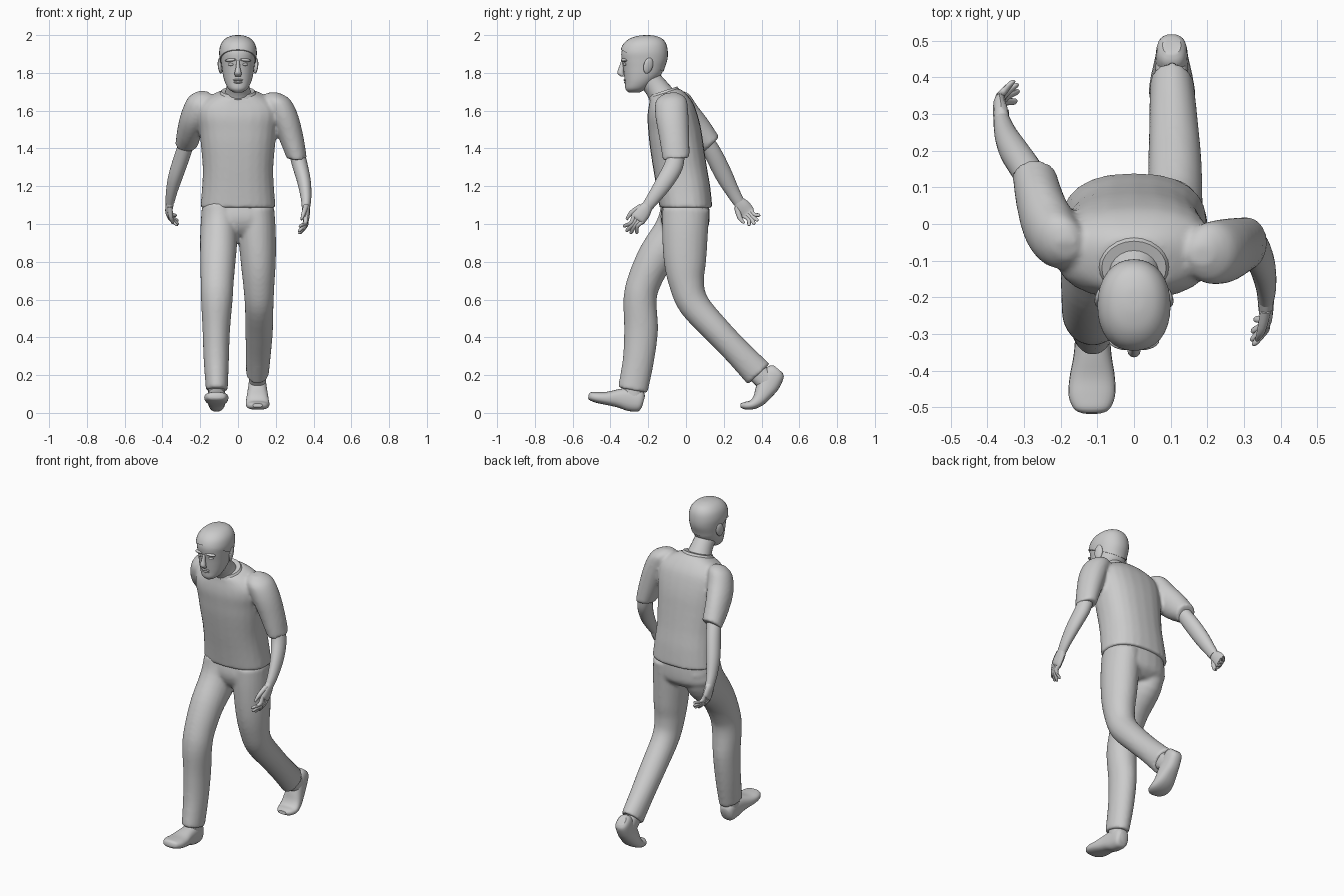
import bpy, bmesh, math
from mathutils import Vector, Matrix


def finish(bm, name, angle=40, fuse=False):
    bmesh.ops.recalc_face_normals(bm, faces=bm.faces[:])
    me = bpy.data.meshes.new(name)
    bm.to_mesh(me)
    bm.free()
    ob = bpy.data.objects.new(name, me)
    bpy.context.collection.objects.link(ob)
    me.shade_smooth()
    me.set_sharp_from_angle(angle=math.radians(angle))
    if fuse:  # blend overlapping volumes into one skin
        r = ob.modifiers.new("fuse", 'REMESH')
        r.mode, r.voxel_size, r.use_smooth_shade = 'VOXEL', 0.01, True
        s = ob.modifiers.new("relax", 'SMOOTH')
        s.factor, s.iterations = 0.5, 6
    return ob


def add_loft(bm, rings, n=2.0, flat=False, sides=24, steps=4):
    """rings: (x, y, z, half width in x, half depth, optional tilt in degrees)"""
    ctrl = []
    for i, r in enumerate(rings):
        p, q = rings[max(i - 1, 0)], rings[min(i + 1, len(rings) - 1)]
        auto = 0 if flat else math.atan2(q[1] - p[1], -(q[2] - p[2]))
        tilt = math.radians(r[5]) if len(r) > 5 else auto
        ctrl.append(Vector(list(r[:5]) + [tilt]))
    dense = []
    for i in range(len(ctrl) - 1):
        p0, p1, p2 = ctrl[max(i - 1, 0)], ctrl[i], ctrl[i + 1]
        p3 = ctrl[min(i + 2, len(ctrl) - 1)]
        for k in range(steps):
            t = k / steps
            dense.append(0.5 * (2 * p1 + (p2 - p0) * t + (2 * p0 - 5 * p1 + 4 * p2 - p3) * t * t
                                + (3 * p1 - p0 - 3 * p2 + p3) * t ** 3))
    dense.append(ctrl[-1])
    loops = []
    for x, y, z, a, b, tilt in dense:
        loop = []
        for j in range(sides):
            u = 2 * math.pi * j / sides
            c, s = math.cos(u), math.sin(u)
            c = math.copysign(abs(c) ** (2 / n), c) * max(a, .002)
            s = math.copysign(abs(s) ** (2 / n), s) * max(b, .002)
            loop.append(bm.verts.new((x + c, y + s * math.cos(tilt), z + s * math.sin(tilt))))
        loops.append(loop)
    for A, B in zip(loops, loops[1:]):
        for j in range(sides):
            k = (j + 1) % sides
            bm.faces.new((A[j], A[k], B[k], B[j]))
    bm.faces.new(loops[0])
    bm.faces.new(loops[-1])


def loft(name, *paths, n=2.0, flat=False, fuse=False, sides=24):
    bm = bmesh.new()
    for p in paths:
        add_loft(bm, p, n, flat, sides)
    return finish(bm, name, fuse=fuse)


def blob(name, loc, size, rot=(0, 0, 0)):
    bm = bmesh.new()
    bmesh.ops.create_uvsphere(bm, u_segments=16, v_segments=10, radius=1)
    ob = finish(bm, name, 180)
    ob.location, ob.scale = loc, size
    ob.rotation_euler = [math.radians(a) for a in rot]
    return ob


# shirt: torso plus both sleeves
torso = [(0, 0, 1.085, .2, .14, 0), (0, -.015, 1.2, .19, .143, 0), (0, -.032, 1.3, .187, .143, 0),
         (0, -.05, 1.42, .197, .143, 0), (0, -.06, 1.5, .205, .14, 2), (0, -.072, 1.57, .215, .133, 5),
         (0, -.082, 1.625, .205, .12, 9), (0, -.098, 1.67, .155, .098, 14), (0, -.115, 1.695, .095, .08, 18)]
sleeve_back = [(-.185, -.07, 1.695, .03, .03), (-.2, -.055, 1.66, .067, .075), (-.227, -.015, 1.58, .075, .088),
               (-.255, .06, 1.495, .067, .08), (-.272, .135, 1.42, .06, .058)]
sleeve_front = [(.185, -.085, 1.695, .03, .03), (.205, -.08, 1.66, .07, .08), (.24, -.075, 1.58, .077, .088),
                (.28, -.062, 1.46, .067, .08), (.312, -.052, 1.345, .053, .072)]
bm = bmesh.new()
add_loft(bm, torso, 2.4)
add_loft(bm, sleeve_back)
add_loft(bm, sleeve_front)
finish(bm, "shirt", fuse=True)

# trousers: hips plus both legs
hips = [(0, 0, 1.13, .18, .12, 0), (0, -.005, 1.04, .193, .13, 0), (0, -.002, .98, .19, .118, 0),
        (0, -.01, .94, .1, .08, 0)]
leg_front = [(-.098, -.01, 1.08, .095, .125), (-.1, -.045, .96, .1, .125), (-.105, -.155, .83, .095, .1),
             (-.11, -.22, .7, .088, .09), (-.112, -.243, .6, .084, .088), (-.115, -.238, .44, .073, .09),
             (-.115, -.252, .28, .067, .083), (-.112, -.282, .12, .058, .08)]
leg_back = [(.098, 0, 1.08, .095, .125), (.1, -.005, .96, .1, .122), (.107, -.005, .8, .093, .112),
            (.11, .005, .68, .083, .093), (.112, .045, .57, .076, .082), (.112, .165, .435, .073, .074),
            (.108, .275, .32, .067, .073), (.103, .385, .205, .06, .08)]
bm = bmesh.new()
add_loft(bm, hips, 2.3)
add_loft(bm, leg_front)
add_loft(bm, leg_back)
finish(bm, "trousers", fuse=True)

# shoes with ankles
loft("shoe_front",
     [(-.113, -.225, .06, .028, .03), (-.113, -.243, .065, .043, .057), (-.113, -.3, .072, .047, .062),
      (-.113, -.36, .077, .052, .048), (-.114, -.42, .077, .062, .035), (-.115, -.47, .082, .063, .029),
      (-.115, -.505, .088, .048, .022), (-.115, -.516, .09, .025, .012)],
     [(-.113, -.28, .17, .045, .055), (-.113, -.28, .07, .045, .05)], n=2.5)
loft("shoe_back",
     [(.103, .488, .232, .025, .03), (.103, .474, .215, .04, .052), (.103, .44, .16, .046, .06),
      (.103, .413, .112, .053, .05), (.103, .385, .068, .06, .036), (.104, .35, .043, .062, .025),
      (.104, .312, .038, .05, .02), (.104, .288, .04, .025, .01)],
     [(.103, .365, .225, .045, .055), (.103, .43, .165, .045, .055)], n=2.5)

# forearms
loft("forearm_back", [(-.265, .1, 1.45, .042, .042), (-.295, .15, 1.36, .043, .047), (-.328, .2, 1.26, .04, .046),
                      (-.35, .245, 1.175, .031, .037), (-.36, .28, 1.115, .023, .03)])
loft("forearm_front", [(.305, -.05, 1.4, .042, .045), (.328, -.065, 1.31, .042, .05), (.35, -.115, 1.22, .036, .046),
                       (.36, -.17, 1.14, .028, .036), (.36, -.203, 1.095, .023, .03)])


def hand(name, wrist, knuckle, tip):
    w, k, t = Vector(wrist), Vector(knuckle), Vector(tip)
    v = k - w
    d = Vector((0, -v.z, v.y)).normalized()          # across the palm
    out = Vector((math.copysign(.012, w.x), 0, 0))   # knuckle bulge
    paths = [[(*w, .022, .028), (*w.lerp(k, .5), .021, .04), (*k, .017, .041), (*k.lerp(t, .15), .01, .036)]]
    for i, length in enumerate((.92, 1.05, 1.0, .8)):
        off = d * (i - 1.5) * .021
        end = k + (t - k) * length + off * 1.15
        paths.append([(*(k + off * .9), .012, .012), (*((k + end) / 2 + out), .012, .0115),
                      (*(end - (t - k) * .1), .009, .009), (*end, .003, .003)])
    base = w.lerp(k, .3) - d * .025
    mid = base + v * .7 - d * .022 - out
    end = mid + v * .5 - out
    paths.append([(*base, .015, .016), (*mid, .012, .013), (*end, .006, .006)])
    loft(name, *paths, n=2.2, sides=12)


hand("hand_back", (-.36, .275, 1.125), (-.367, .322, 1.063), (-.32, .372, 1.008))
hand("hand_front", (.36, -.2, 1.1), (.36, -.252, 1.03), (.325, -.305, .955))

# neck, collar and head
loft("neck", [(0, -.21, 1.78, .06, .062), (0, -.16, 1.725, .062, .062), (0, -.11, 1.65, .08, .075)])
loft("collar", [(0, -.116, 1.685, .1, .086, 18), (0, -.12, 1.704, .088, .077, 18)])
skull = [(0, -.275, 1.697, .022, .03), (0, -.265, 1.715, .05, .055), (0, -.246, 1.75, .069, .077),
         (0, -.23, 1.79, .08, .098), (0, -.225, 1.83, .086, .108), (0, -.222, 1.87, .091, .118),
         (0, -.222, 1.91, .094, .12), (0, -.218, 1.95, .085, .108), (0, -.212, 1.978, .062, .08),
         (0, -.208, 1.992, .03, .038), (0, -.207, 1.995, .003, .003)]
loft("head", skull, n=2.15, flat=True, sides=32)

# hair: enlarged skull cut along a sloping hairline
bm = bmesh.new()
add_loft(bm, skull, 2.15, True, 32)
centre = Vector((0, -.215, 1.86))
bmesh.ops.transform(bm, verts=bm.verts[:], matrix=Matrix.Translation(centre)
                    @ Matrix.Diagonal((1.06, 1.05, 1.037, 1)) @ Matrix.Translation(-centre))
bmesh.ops.bisect_plane(bm, geom=bm.verts[:] + bm.edges[:] + bm.faces[:], plane_co=(0, -.34, 1.92),
                       plane_no=(0, .46, .89), clear_inner=True)
bmesh.ops.holes_fill(bm, edges=[e for e in bm.edges if e.is_boundary])
finish(bm, "hair")

# face
loft("nose", [(0, -.333, 1.865, .008, .01), (0, -.341, 1.83, .011, .014), (0, -.346, 1.8, .018, .018),
              (0, -.335, 1.782, .016, .012)], flat=True, sides=12)
blob("upper_lip", (0, -.32, 1.762), (.028, .012, .006))
blob("lower_lip", (0, -.317, 1.75), (.024, .012, .007))
blob("chin", (0, -.295, 1.718), (.028, .022, .02))
for side, s in (("left", 1), ("right", -1)):
    blob("brow_" + side, (s * .038, -.327, 1.868), (.032, .015, .009), (0, s * 6, s * 17))
    blob("eye_" + side, (s * .036, -.322, 1.845), (.017, .011, .008), (0, 0, s * 15))
    blob("ear_" + side, (s * .094, -.2, 1.838), (.011, .026, .043), (-12, s * 8, s * 18))
